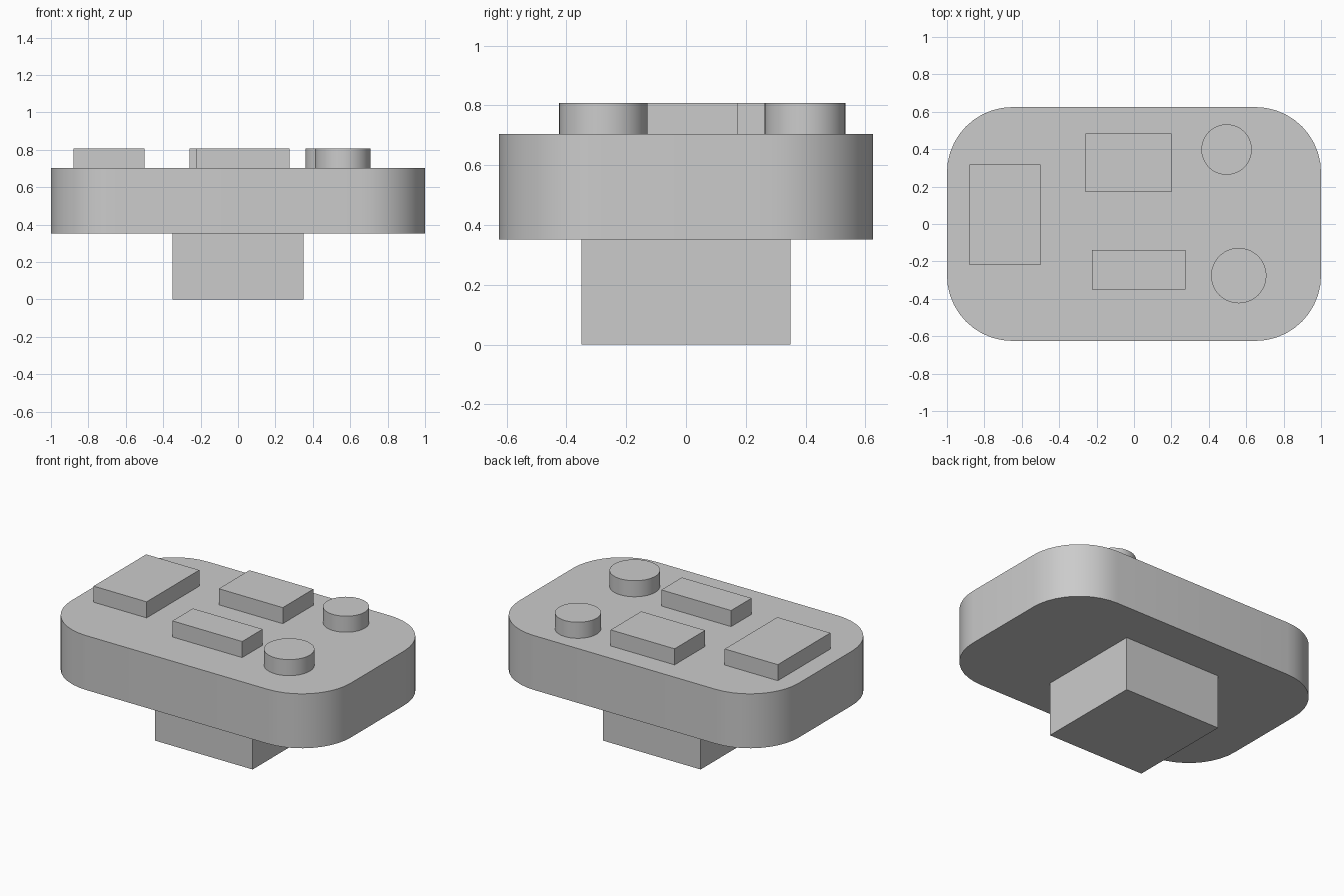
import bpy
import bmesh
from math import cos, sin, pi, radians

cube = bpy.data.objects.get("Cube")
if cube:
    bpy.data.objects.remove(cube, do_unlink=True)

# Single grey plastic for every part
GREY = (0.6, 0.6, 0.6, 1)
grey = bpy.data.materials.new("plain grey")
grey.use_nodes = True
grey.diffuse_color = GREY
grey.node_tree.nodes["Principled BSDF"].inputs["Base Color"].default_value = GREY


def prism(name, outline, z0, z1):
    """Extrude a closed outline (counter-clockwise) from z0 up to z1."""
    mesh = bpy.data.meshes.new(name)
    bm = bmesh.new()
    base = bm.faces.new([bm.verts.new((x, y, z0)) for x, y in outline])
    top = bmesh.ops.extrude_face_region(bm, geom=[base], use_keep_orig=True)
    for v in top["geom"]:
        if isinstance(v, bmesh.types.BMVert):
            v.co.z = z1
    bmesh.ops.recalc_face_normals(bm, faces=bm.faces)
    bm.to_mesh(mesh)
    bm.free()
    mesh.materials.append(grey)
    obj = bpy.data.objects.new(name, mesh)
    bpy.context.collection.objects.link(obj)
    bpy.ops.object.select_all(action="DESELECT")
    obj.select_set(True)
    bpy.context.view_layer.objects.active = obj
    bpy.ops.object.shade_smooth_by_angle(angle=radians(35))
    return obj


def rectangle(x0, x1, y0, y1):
    return [(x0, y0), (x1, y0), (x1, y1), (x0, y1)]


def circle(cx, cy, r, n=48):
    return [(cx + r * cos(2 * pi * i / n), cy + r * sin(2 * pi * i / n)) for i in range(n)]


def rounded_rectangle(hx, hy, r, steps=10):
    points = []
    for quarter, (sx, sy) in enumerate([(1, 1), (-1, 1), (-1, -1), (1, -1)]):
        for i in range(steps + 1):
            a = (quarter + i / steps) * pi / 2
            points.append((sx * (hx - r) + r * cos(a), sy * (hy - r) + r * sin(a)))
    return points


FOOT_TOP, BODY_TOP, BUTTON_TOP = 0.352, 0.704, 0.808

# Square foot and rounded slab
prism("foot", rectangle(-0.35, 0.35, -0.35, 0.35), 0, FOOT_TOP)
prism("body", rounded_rectangle(1.0, 0.625, 0.35), FOOT_TOP, BODY_TOP)

# Raised blocks and round buttons on the top
raised = {
    "large_block": rectangle(-0.88, -0.5, -0.22, 0.318),
    "back_block": rectangle(-0.258, 0.2, 0.172, 0.485),
    "front_block": rectangle(-0.225, 0.275, -0.35, -0.14),
    "back_button": circle(0.495, 0.398, 0.135),
    "front_button": circle(0.56, -0.276, 0.148),
}
for name, outline in raised.items():
    prism(name, outline, BODY_TOP, BUTTON_TOP)
